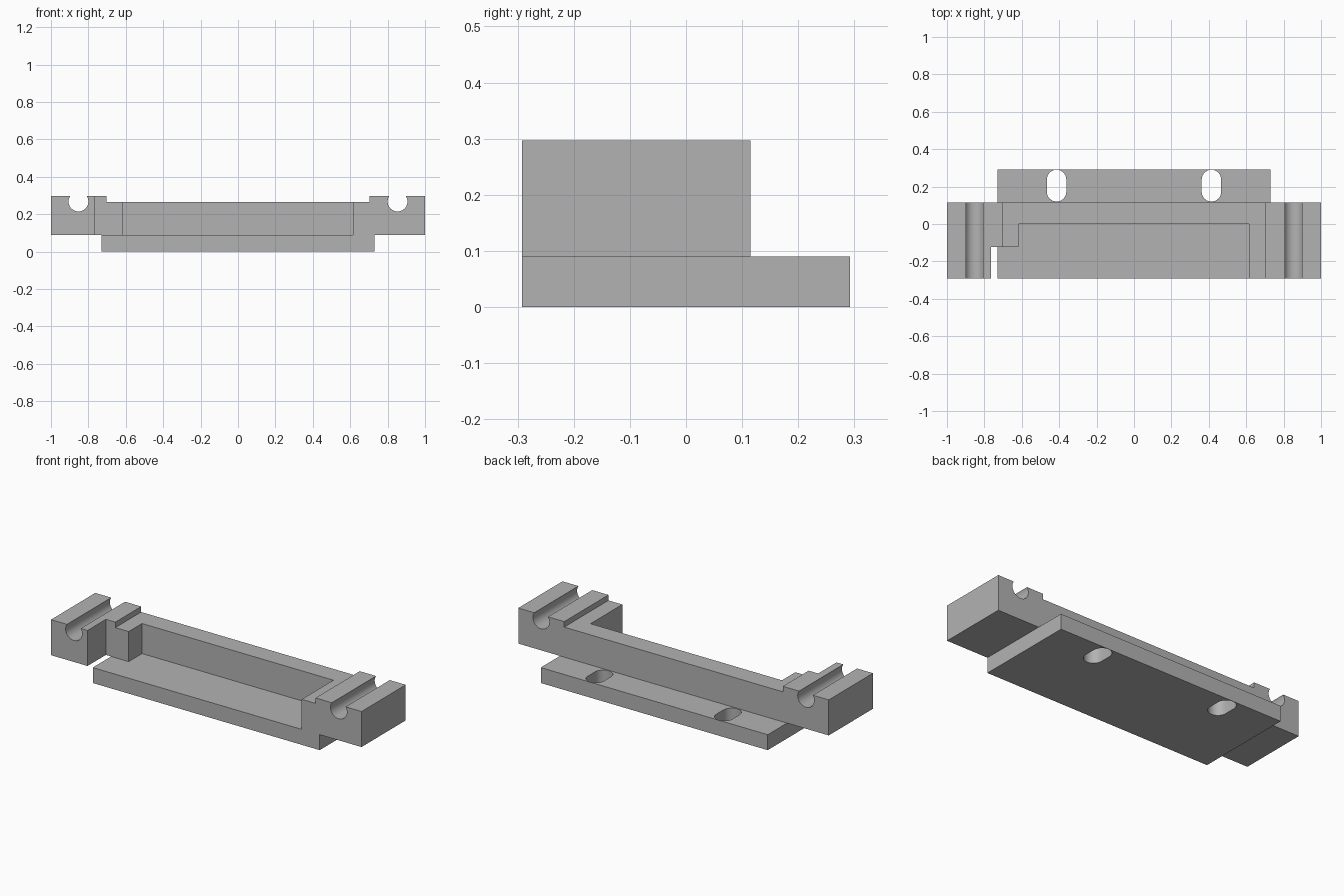
import bpy, bmesh, math
from mathutils import Vector

cube = bpy.data.objects.get("Cube")
if cube:
    bpy.data.objects.remove(cube, do_unlink=True)

grey = bpy.data.materials.new("plain grey")
grey.use_nodes = True
COLOUR = (0.45, 0.45, 0.45, 1)
grey.diffuse_color = COLOUR
grey.node_tree.nodes["Principled BSDF"].inputs["Base Color"].default_value = COLOUR

FRONT, BACK, SHELF_BACK = -0.292, 0.115, 0.292
PLATE_TOP, BEAM_TOP, END_TOP = 0.09, 0.265, 0.297
PLATE_X, STEP_X = 0.731, 0.704
GROOVE_X, GROOVE_Z, GROOVE_R = 0.853, 0.268, 0.053


def prism(name, points, direction):
    """Extrude a closed outline of 3D points along a direction."""
    bm = bmesh.new()
    face = bm.faces.new([bm.verts.new(p) for p in points])
    extruded = bmesh.ops.extrude_face_region(bm, geom=[face])["geom"]
    verts = [v for v in extruded if isinstance(v, bmesh.types.BMVert)]
    bmesh.ops.translate(bm, verts=verts, vec=Vector(direction))
    bmesh.ops.recalc_face_normals(bm, faces=bm.faces)
    mesh = bpy.data.meshes.new(name)
    bm.to_mesh(mesh)
    bm.free()
    mesh.materials.append(grey)
    obj = bpy.data.objects.new(name, mesh)
    bpy.context.collection.objects.link(obj)
    return obj


def box(name, x0, x1, y0, y1, z0, z1):
    outline = [(x0, y0, z0), (x1, y0, z0), (x1, y1, z0), (x0, y1, z0)]
    return prism(name, outline, (0, 0, z1 - z0))


def combine(target, other, operation):
    """Apply a boolean and discard the other object."""
    bpy.context.view_layer.objects.active = target
    mod = target.modifiers.new("combine", 'BOOLEAN')
    mod.operation, mod.solver, mod.object = operation, 'EXACT', other
    bpy.ops.object.modifier_apply(modifier=mod.name)
    bpy.data.objects.remove(other, do_unlink=True)


# Crossbar with raised ends and round cable grooves, as one front profile
def half_profile():
    """Top outline from the inner step out to the lower outer corner."""
    rise = math.asin((END_TOP - GROOVE_Z) / GROOVE_R)
    start, sweep, steps = math.pi - rise, math.pi + 2 * rise, 28
    arc = [(GROOVE_X + GROOVE_R * math.cos(start + sweep * i / steps),
            GROOVE_Z + GROOVE_R * math.sin(start + sweep * i / steps))
           for i in range(steps + 1)]
    return ([(STEP_X, BEAM_TOP), (STEP_X, END_TOP)] + arc
            + [(1, END_TOP), (1, PLATE_TOP)])


right = half_profile()
profile = right + [(-x, z) for x, z in reversed(right)]
bracket = prism("mounting_bracket", [(x, FRONT, z) for x, z in profile],
                (0, BACK - FRONT, 0))

# Open front pocket and the narrow relief beside its corner post
for name, x0, x1, y1 in (("pocket", -0.618, 0.615, 0.0),
                         ("relief", -0.765, -0.6, -0.123)):
    combine(bracket, box(name, x0, x1, FRONT - 0.1, y1, 0, 0.5), 'DIFFERENCE')

# Base plate with two oblong screw slots along the back shelf
plate = box("base_plate", -PLATE_X, PLATE_X, FRONT, SHELF_BACK, 0, PLATE_TOP)
SLOT_R, SLOT_HALF, SLOT_Y, TURNS = 0.052, 0.033, 0.205, 16
for side in (-1, 1):
    outline = []
    for end in (1, -1):
        for i in range(TURNS + 1):
            a = math.pi * i / TURNS
            outline.append((side * 0.414 + end * SLOT_R * math.cos(a),
                            SLOT_Y + end * (SLOT_HALF + SLOT_R * math.sin(a)),
                            -0.1))
    combine(plate, prism("slot", outline, (0, 0, 0.4)), 'DIFFERENCE')

# Join into one solid and smooth only the curved walls
combine(bracket, plate, 'UNION')
bpy.ops.object.select_all(action='DESELECT')
bracket.select_set(True)
bpy.context.view_layer.objects.active = bracket
bpy.ops.object.shade_smooth_by_angle(angle=math.radians(30))
